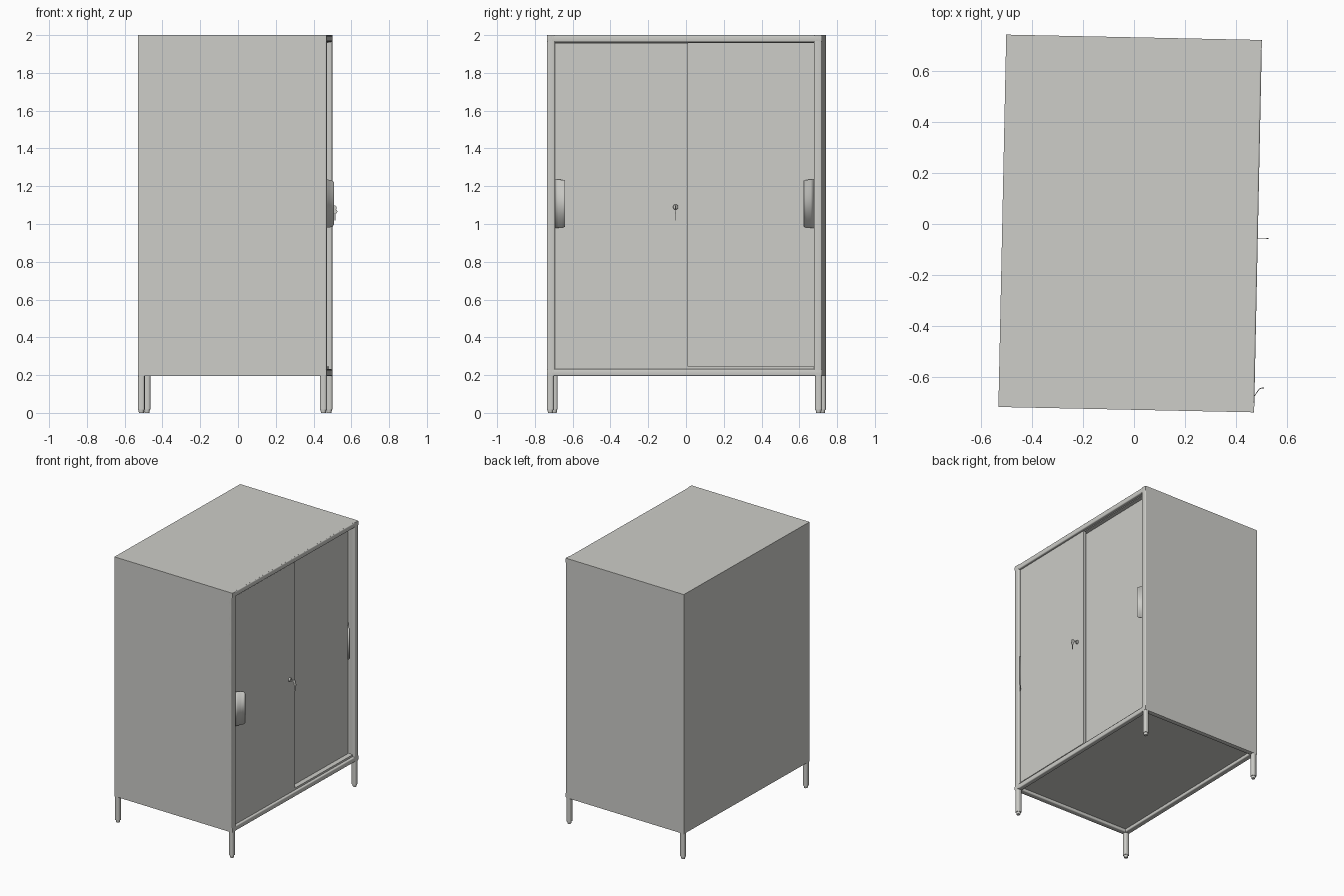
import bpy, bmesh, math
from mathutils import Matrix, Vector

if "Cube" in bpy.data.objects:
    bpy.data.objects.remove(bpy.data.objects["Cube"])

# The whole cabinet is turned slightly about z; doors face local +x
PLACE = Matrix.Translation((-0.015, 0.002, 0)) @ Matrix.Rotation(math.radians(-1.2), 4, 'Z')

def material(name, rgb):
    m = bpy.data.materials.new(name)
    m.diffuse_color = (*rgb, 1)
    m.use_nodes = True
    m.node_tree.nodes["Principled BSDF"].inputs["Base Color"].default_value = m.diffuse_color
    return m

GREY = material("light_grey_steel", (0.61, 0.61, 0.58))

def finish(name, bm, mat=GREY, smooth=False):
    bmesh.ops.recalc_face_normals(bm, faces=bm.faces)
    bm.transform(PLACE)
    me = bpy.data.meshes.new(name)
    bm.to_mesh(me)
    bm.free()
    me.materials.append(mat)
    ob = bpy.data.objects.new(name, me)
    bpy.context.collection.objects.link(ob)
    if smooth:
        bpy.ops.object.select_all(action='DESELECT')
        ob.select_set(True)
        bpy.context.view_layer.objects.active = ob
        bpy.ops.object.shade_smooth_by_angle(angle=math.radians(40))
    return ob

def box(name, x, y, z, bevel=0.0, axis=None):
    """Box from ranges; bevel rounds the edges that run along the axis."""
    bm = bmesh.new()
    bmesh.ops.create_cube(bm, size=1)
    for v in bm.verts:
        v.co = Vector([(r[0] + r[1]) / 2 + c * (r[1] - r[0]) for r, c in zip((x, y, z), v.co)])
    if bevel:
        edges = [e for e in bm.edges
                 if abs((e.verts[0].co - e.verts[1].co).normalized()[axis]) > 0.9]
        bmesh.ops.bevel(bm, geom=edges, offset=bevel, segments=3, profile=0.5, affect='EDGES')
    return finish(name, bm, smooth=bevel > 0)

def cylinder(name, r1, r2, depth, centre, rot=Matrix(), mat=GREY):
    bm = bmesh.new()
    bmesh.ops.create_cone(bm, cap_ends=True, segments=20, radius1=r1, radius2=r2, depth=depth,
                          matrix=Matrix.Translation(centre) @ rot)
    return finish(name, bm, mat, True)

X, Y, T = 0.5, 0.728, 0.006      # half depth, half width, sheet thickness
B = 0.038                        # frame tube size

# Sheet steel casing
box("top_panel", (-X, X - 0.006), (-Y, Y), (2 - T, 2))
box("back_panel", (-X, -X + T), (-Y, Y), (0.195, 2 - T))
box("bottom_panel", (-X + T, X - B), (-Y + T, Y - T), (0.215, 0.222))
for s, side in ((-1, "left"), (1, "right")):
    lo, hi = sorted((s * Y, s * (Y - T)))
    box(side + "_side_panel", (-X + T, X - 0.006), (lo, hi), (0.195, 2 - T))

# Rounded tube frame around the door opening and under the base
F = X - B
box("top_front_rail", (F, X), (-Y, Y), (2 - B, 2), 0.007, 1)
box("bottom_front_rail", (F, X), (-Y, Y), (0.195, 0.232), 0.007, 1)
box("bottom_back_rail", (-X + 0.001, -X + B), (-Y + 0.001, Y - 0.001), (0.194, 0.232), 0.007, 1)
for s, side in ((-1, "left"), (1, "right")):
    lo, hi = sorted((s * Y, s * (Y - 0.042)))
    box(side + "_front_post", (F, X), (lo, hi), (0.195, 2), 0.007, 2)
    lo, hi = sorted((s * (Y - 0.001), s * (Y - B)))
    box(side + "_bottom_rail", (-X + 0.001, F), (lo, hi), (0.194, 0.232), 0.007, 0)
    box(side + "_door_jamb", (0.40, F + 0.005), (lo, hi), (0.23, 1.97))

# Door tracks
box("bottom_track", (0.40, 0.482), (-0.69, 0.69), (0.215, 0.246))
box("top_track", (0.40, 0.475), (-0.69, 0.69), (1.957, 1.99))

# Sliding doors: the left one runs in front of the right one
box("left_door", (0.463, 0.485), (-0.685, 0.018), (0.246, 1.959))
box("right_door", (0.423, 0.445), (-0.02, 0.685), (0.246, 1.959))

# Legs with small round feet
for sx, a in ((-1, "back"), (1, "front")):
    for sy, b in ((-1, "left"), (1, "right")):
        w = 0.036
        xr = sorted((sx * X, sx * (X - w)))
        yr = sorted((sy * Y, sy * (Y - w)))
        box(f"{a}_{b}_leg", xr, yr, (0.018, 0.20), 0.011, 2)
        cylinder(f"{a}_{b}_foot", 0.013, 0.016, 0.02,
                 (sx * (X - w / 2), sy * (Y - w / 2), 0.01))

# Bent plate handles: (height above door, distance from middle, end inset)
PROFILE = [(0.0, 0.684, 0), (0.012, 0.668, 0), (0.024, 0.650, 0.001),
           (0.034, 0.636, 0.003), (0.044, 0.632, 0.007), (0.052, 0.632, 0.016)]
for s, side, face in ((-1, "left", 0.485), (1, "right", 0.445)):
    bm = bmesh.new()
    rows = [[bm.verts.new((face + h, s * v, z)) for z in (0.98 + i, 1.235 - i)]
            for h, v, i in PROFILE]
    for p, q in zip(rows, rows[1:]):
        bm.faces.new((p[0], p[1], q[1], q[0]))
    ob = finish(side + "_handle", bm, smooth=True)
    sol = ob.modifiers.new("thickness", 'SOLIDIFY')
    sol.thickness = 0.003
    sol.offset = 0

# Lock with a key and a spare hanging below
KY, KZ = -0.047, 1.09
cylinder("lock_barrel", 0.014, 0.012, 0.012, (0.491, KY, KZ), Matrix.Rotation(math.pi / 2, 4, 'Y'))
box("key_shaft", (0.494, 0.515), (KY - 0.0015, KY + 0.0015), (KZ - 0.004, KZ + 0.004))
flat = Matrix.Rotation(math.pi / 2, 4, 'X')
cylinder("key_bow", 0.013, 0.013, 0.003, (0.525, KY, KZ - 0.004), flat)
cylinder("spare_key_bow", 0.011, 0.011, 0.003, (0.531, KY, KZ - 0.024), flat)
box("spare_key_blade", (0.527, 0.533), (KY - 0.0012, KY + 0.0012), (1.018, KZ - 0.03))
